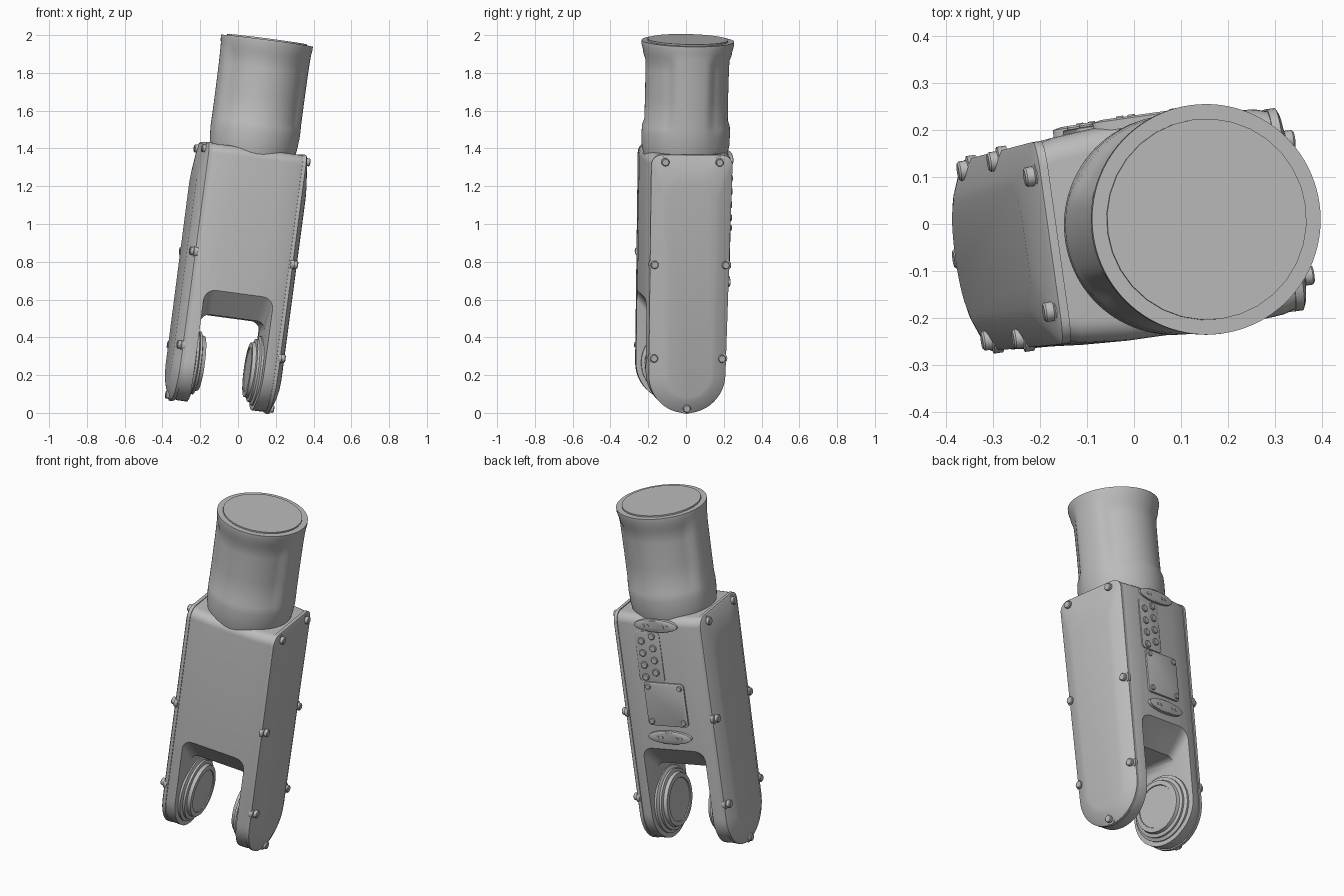
import bpy, bmesh, math
from mathutils import Matrix, Vector

if "Cube" in bpy.data.objects:
    bpy.data.objects.remove(bpy.data.objects["Cube"], do_unlink=True)

grey = bpy.data.materials.new("machined_grey")
grey.use_nodes = True
grey.diffuse_color = (0.5, 0.5, 0.5, 1)
grey.node_tree.nodes["Principled BSDF"].inputs["Base Color"].default_value = (0.5, 0.5, 0.5, 1)

# Leaning pose of the whole arm
axis = Vector((0.13, 0.023, 0.99)).normalized()
yaw = math.radians(8)
side = Vector((math.cos(yaw), math.sin(yaw), 0))
side.z = -(side.x * axis.x + side.y * axis.y) / axis.z
side.normalize()
POSE = Matrix.Translation((-0.1, -0.035, 0.037)) @ Matrix((side, axis.cross(side), axis)).transposed().to_4x4()


def loft(name, rings, angle=35):
    """Skin a list of equal-length rings and close both ends."""
    bm = bmesh.new()
    loops = [[bm.verts.new(p) for p in ring] for ring in rings]
    n = len(loops[0])
    for a, b in zip(loops, loops[1:]):
        for i in range(n):
            bm.faces.new((a[i], a[(i + 1) % n], b[(i + 1) % n], b[i]))
    bm.faces.new(loops[0][::-1])
    bm.faces.new(loops[-1])
    bmesh.ops.recalc_face_normals(bm, faces=bm.faces)
    mesh = bpy.data.meshes.new(name)
    bm.to_mesh(mesh)
    bm.free()
    mesh.materials.append(grey)
    ob = bpy.data.objects.new(name, mesh)
    bpy.context.collection.objects.link(ob)
    ob.matrix_world = POSE
    bpy.ops.object.select_all(action="DESELECT")
    ob.select_set(True)
    bpy.context.view_layer.objects.active = ob
    if angle:
        bpy.ops.object.shade_smooth_by_angle(angle=math.radians(angle))
    return ob


def arc(cx, cy, r, start, end, steps):
    angles = [math.radians(start + (end - start) * i / steps) for i in range(steps + 1)]
    return [(cx + r * math.cos(a), cy + r * math.sin(a)) for a in angles]


def outline(half, bottom, top, corner):
    """Side outline in (y, z): round foot, straight sides, rounded top corners."""
    foot = half - 0.012
    return (arc(0, bottom + foot, foot, 180, 360, 24)
            + arc(half - corner, top - corner, corner, 0, 90, 6)
            + arc(corner - half, top - corner, corner, 90, 180, 6))


def turned(name, profile, centre, direction, sides=24, stretch=1, angle=35):
    """Revolve (radius, height) pairs about 'x' or 'y' direction, signed."""
    rings = []
    sign = -1 if direction[0] == "-" else 1
    for r, h in profile:
        ring = []
        for i in range(sides):
            a = math.tau * i / sides
            u, v = r * math.cos(a) * stretch, r * math.sin(a)
            off = Vector((sign * h, u, v)) if direction[-1] == "x" else Vector((u, sign * h, v))
            ring.append(Vector(centre) + off)
        rings.append(ring)
    return loft(name, rings, angle)


# Fork body: slightly bulged block with a bevelled slot between the two ears
body = loft("fork_body", [[(x, y, z) for y, z in outline(h, b, 1.37, 0.05)] for x, h, b in
            [(-0.252, 0.21, 0.004), (-0.22, 0.22, 0), (-0.12, 0.229, 0),
             (0.12, 0.229, 0), (0.22, 0.22, 0), (0.252, 0.21, 0.004)]], 0)


def slot_ring(y, top, half):
    pts = [(-half, -0.3), (half, -0.3)] + arc(half - 0.05, top - 0.05, 0.05, 0, 90, 6) \
        + arc(0.05 - half, top - 0.05, 0.05, 90, 180, 6)
    return [(x, y, z) for x, z in pts]


slot = loft("slot_cutter", [slot_ring(-0.3, 0.69, 0.195), slot_ring(-0.11, 0.47, 0.175),
                            slot_ring(0.11, 0.47, 0.175), slot_ring(0.3, 0.69, 0.195)], 0)
slot.hide_render = True
cut = body.modifiers.new("slot", "BOOLEAN")
cut.operation, cut.solver, cut.object = "DIFFERENCE", "EXACT", slot
bpy.context.view_layer.objects.active = body
bpy.ops.object.select_all(action="DESELECT")
body.select_set(True)
bpy.ops.object.modifier_apply(modifier=cut.name)
bpy.data.objects.remove(slot, do_unlink=True)
bpy.ops.object.shade_smooth_by_angle(angle=math.radians(30))

# Side covers, bolts and pivot discs, mirrored
for s, word in ((1, "left"), (-1, "right")):
    layers = [(0.244, 0.208, 0.004, 1.365, 0.05), (0.244, 0.217, -0.004, 1.375, 0.055),
              (0.262, 0.217, -0.004, 1.375, 0.055), (0.269, 0.206, 0.006, 1.365, 0.06),
              (0.29, 0.155, 0.06, 1.27, 0.1), (0.296, 0.13, 0.085, 1.235, 0.1)]
    loft(word + "_cover", [[(s * x, y, z) for y, z in outline(h, b, t, c)]
                           for x, h, b, t, c in layers], 25)
    spots = [(e * y, z) for e in (1, -1) for y, z in ((0.145, 1.338), (0.19, 0.79), (0.182, 0.29))]
    for y, z in spots + [(0, 0.022)]:
        turned(word + "_cover_bolt", [(0.03, 0), (0.03, 0.02), (0.021, 0.022), (0.021, 0.038), (0.017, 0.042)],
               (s * 0.25, y, z), "x" if s > 0 else "-x", 16)
    turned(word + "_pivot_disc", [(0.185, 0), (0.185, 0.012), (0.168, 0.02), (0.168, 0.032),
                                  (0.15, 0.036), (0.145, 0.055), (0.12, 0.057), (0.118, 0.052)],
           (s * 0.18, 0, 0.21), "-x" if s > 0 else "x", 40)


# Upper tube: waisted collar with shallow recessed panels at front and back
def tube_ring(z, r, dent):
    ring = []
    for i in range(96):
        a = math.tau * i / 96
        reach = min(1, max(0, (abs(math.sin(a)) - 0.35) / 0.2))
        k = r - dent * reach
        ring.append((k * math.cos(a), k * math.sin(a), z))
    return ring


loft("upper_tube", [tube_ring(*row) for row in
     [(1.2, 0.17, 0), (1.32, 0.218, 0), (1.4, 0.233, 0), (1.46, 0.238, 0.004), (1.5, 0.238, 0.006),
      (1.53, 0.237, 0.016), (1.65, 0.237, 0.017), (1.8, 0.238, 0.017), (1.85, 0.239, 0.016),
      (1.88, 0.24, 0.006), (1.905, 0.241, 0.003), (1.93, 0.245, 0), (1.95, 0.245, 0)]], 25)
loft("tube_end_cap", [[(r * math.cos(math.tau * i / 32), r * math.sin(math.tau * i / 32), z)
                       for i in range(32)] for z, r in ((1.94, 0.214), (1.958, 0.214))])


# Back fittings
def back_plate(name, cx, cz, w, h, corner, depth):
    pts = (arc(w - corner, h - corner, corner, 0, 90, 5) + arc(corner - w, h - corner, corner, 90, 180, 5)
           + arc(corner - w, corner - h, corner, 180, 270, 5) + arc(w - corner, corner - h, corner, 270, 360, 5))
    loft(name, [[(cx + x * k, y, cz + z * k) for x, z in pts]
                for y, k in ((0.22, 1), (0.229 + depth * 0.7, 1), (0.229 + depth, 0.97))])


def back_screw(name, x, z, r, depth):
    turned(name, [(r, 0), (r, depth * 0.7), (r * 0.8, depth)], (x, 0.229, z), "y", 14)


back_plate("access_plate", 0, 0.865, 0.12, 0.125, 0.02, 0.006)
for x in (-0.095, 0.095):
    for z in (-0.1, 0.1):
        back_screw("access_plate_screw", x, 0.865 + z, 0.016, 0.014)
for name, z in (("upper", 1.325), ("lower", 0.675)):
    turned(name + "_oval_plate", [(0.036, -0.01), (0.036, 0.01), (0.031, 0.014)],
           (0, 0.229, z), "y", 40, 3.6)
    for x in (-0.07, -0.045, 0.045, 0.07):
        back_screw(name + "_oval_plate_screw", x, z, 0.009, 0.017)
back_plate("port_panel", 0.065, 1.14, 0.075, 0.145, 0.02, 0.003)
for row in range(4):
    for x, shift in ((0.1, 0), (0.035, 0.03)):
        back_screw("port_button", x, 1.02 + row * 0.07 + shift, 0.02, 0.012)
